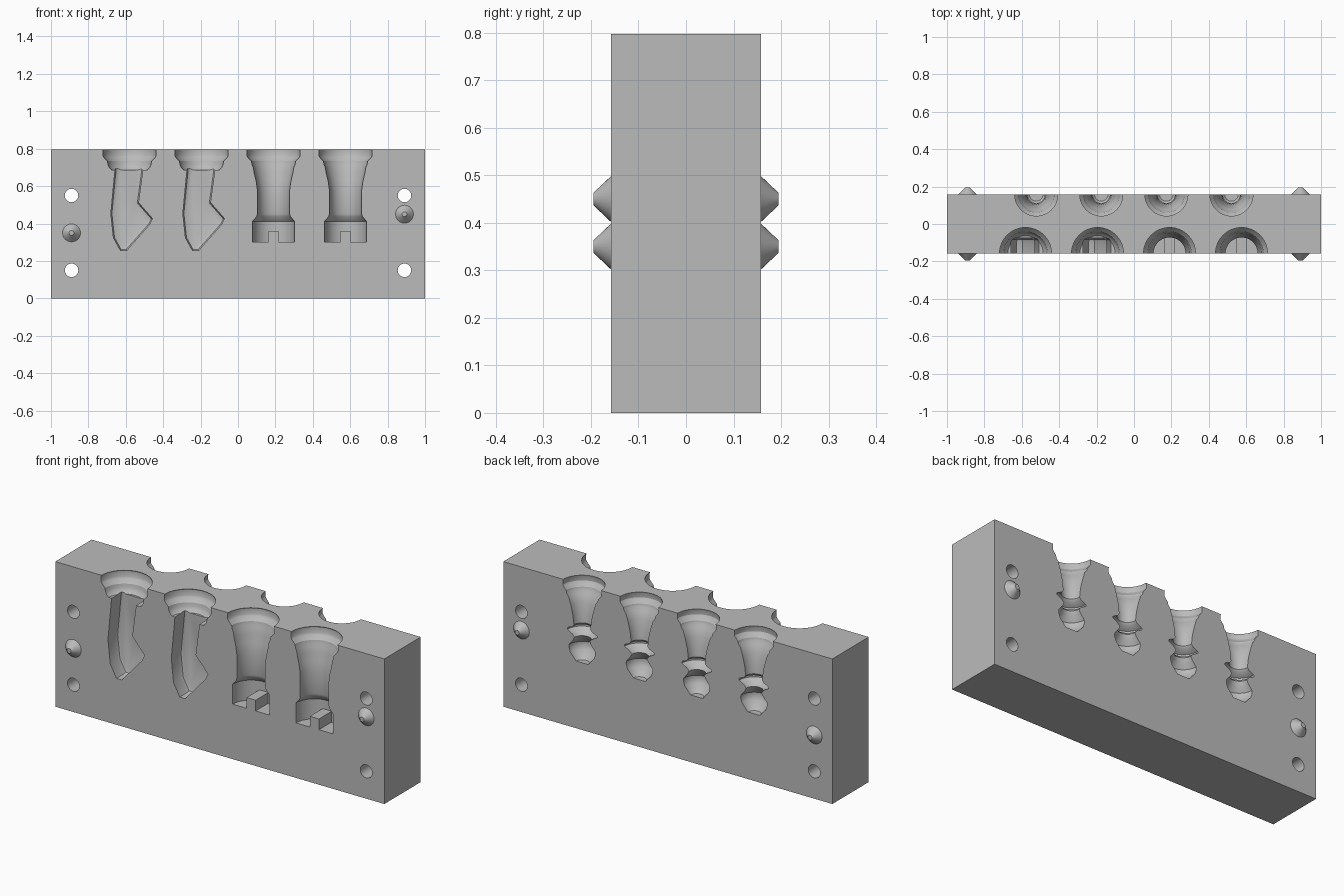
import bpy, bmesh, math
from mathutils import Matrix

if "Cube" in bpy.data.objects:
    bpy.data.objects.remove(bpy.data.objects["Cube"], do_unlink=True)

HALF_Y, TOP = 0.158, 0.797

grey = bpy.data.materials.new("mould_grey")
grey.use_nodes = True
colour = (0.5, 0.5, 0.5, 1)
grey.diffuse_color = colour
grey.node_tree.nodes["Principled BSDF"].inputs["Base Color"].default_value = colour


def make(name, bm, loc=(0, 0, 0)):
    bmesh.ops.recalc_face_normals(bm, faces=bm.faces[:])
    mesh = bpy.data.meshes.new(name)
    bm.to_mesh(mesh)
    bm.free()
    mesh.materials.append(grey)
    ob = bpy.data.objects.new(name, mesh)
    ob.location = loc
    bpy.context.collection.objects.link(ob)
    return ob


def box(name, size, loc):
    bm = bmesh.new()
    bmesh.ops.create_cube(bm, size=1)
    bmesh.ops.scale(bm, vec=size, verts=bm.verts)
    return make(name, bm, loc)


def lathe(name, profile, loc, steps=48):
    """Closed solid turned about z from (radius, height) points."""
    bm = bmesh.new()
    rings = []
    for r, z in profile:
        rings.append([bm.verts.new((r * math.cos(a), r * math.sin(a), z))
                      for a in (math.tau * i / steps for i in range(steps))])
    for a, b in zip(rings, rings[1:]):
        for i in range(steps):
            j = (i + 1) % steps
            bm.faces.new((a[i], a[j], b[j], b[i]))
    bm.faces.new(rings[0])
    bm.faces.new(rings[-1])
    return make(name, bm, loc)


def prism(name, outline, depth, loc):
    """Outline in x and z, pushed out along y to both sides."""
    bm = bmesh.new()
    face = bm.faces.new([bm.verts.new((x, -depth, z)) for x, z in outline])
    new = bmesh.ops.extrude_face_region(bm, geom=[face])["geom"]
    bmesh.ops.translate(bm, vec=(0, 2 * depth, 0),
                        verts=[v for v in new if isinstance(v, bmesh.types.BMVert)])
    return make(name, bm, loc)


def apply_all(ob):
    bpy.context.view_layer.update()
    dg = bpy.context.evaluated_depsgraph_get()
    mesh = bpy.data.meshes.new_from_object(ob.evaluated_get(dg))
    ob.modifiers.clear()
    ob.data = mesh


def cut(target, cutter):
    cutter.hide_render = True
    mod = target.modifiers.new("cut", "BOOLEAN")
    mod.operation, mod.solver, mod.object = "DIFFERENCE", "EXACT", cutter
    apply_all(target)
    bpy.data.objects.remove(cutter, do_unlink=True)


def cone(name, r1, r2, depth, loc, tilt, segments=32):
    bm = bmesh.new()
    bmesh.ops.create_cone(bm, cap_ends=True, segments=segments,
                          radius1=r1, radius2=r2, depth=depth)
    bmesh.ops.rotate(bm, matrix=Matrix.Rotation(tilt, 3, "X"), verts=bm.verts)
    return make(name, bm, loc)


# Main slab
block = box("mould_block", (2, 2 * HALF_Y, TOP), (0, 0, TOP / 2))

# Half-round cavities: heights run downward from the top face
foot = [(.139, .05), (.139, 0), (.142, -.005), (.142, -.035), (.137, -.044),
        (.118, -.064), (.115, -.082), (.108, -.098)]
tower = foot + [(.104, -.125), (.093, -.17), (.086, -.22), (.086, -.345),
                (.09, -.36), (.112, -.385), (.112, -.495)]
horse_foot = foot + [(.095, -.11)]
horse_body = [(-.075, .715), (.075, .715), (.048, .512), (.123, .426), (.107, .394),
              (-.016, .255), (-.048, .255), (-.086, .324), (-.1, .453)]
pawn = [(.115, .05), (.115, 0), (.117, -.005), (.117, -.03), (.112, -.038),
        (.097, -.055), (.094, -.07), (.082, -.085), (.068, -.13), (.056, -.18),
        (.05, -.232), (.06, -.245), (.09, -.258), (.09, -.268), (.06, -.284),
        (.046, -.3), (.055, -.318), (.079, -.347), (.08, -.362), (.072, -.388),
        (.036, -.428)]

for x in (-.58, -.195):
    cut(block, lathe("foot_cutter", horse_foot, (x, -HALF_Y, TOP)))
    body = prism("body_cutter", horse_body, .082, (x, -HALF_Y, 0))
    bevel = body.modifiers.new("bevel", "BEVEL")
    bevel.width, bevel.segments = .02, 2
    bevel.limit_method, bevel.angle_limit = "ANGLE", math.radians(75)
    apply_all(body)
    cut(block, body)

for x in (.19, .575):
    piece = lathe("tower_cutter", tower, (x, -HALF_Y, TOP))
    cut(piece, box("slot_cutter", (.055, .4, .12), (x, -HALF_Y, .301)))
    cut(block, piece)

for i in range(4):
    cut(block, lathe("pawn_cutter", pawn, (-.523 + .348 * i, HALF_Y, TOP)))

# Bolt holes through both ends
for x in (-.89, .89):
    for z in (.15, .55):
        cut(block, cone("hole_cutter", .036, .036, 1, (x, 0, z), math.pi / 2))

# Tapered locating pins on both faces
pins = []
for side, label in ((-1, "front"), (1, "back")):
    for x, z, end in ((-.89, .35, "right"), (.89, .45, "left")):
        pins.append(cone(f"{label}_{end}_pin", .048, .013, .037,
                         (x, side * (HALF_Y + .0185), z), -side * math.pi / 2))

# Smooth the turned surfaces, keep the edges crisp
bpy.ops.object.select_all(action="DESELECT")
for ob in [block] + pins:
    ob.select_set(True)
bpy.context.view_layer.objects.active = block
bpy.ops.object.shade_smooth_by_angle(angle=math.radians(30))
